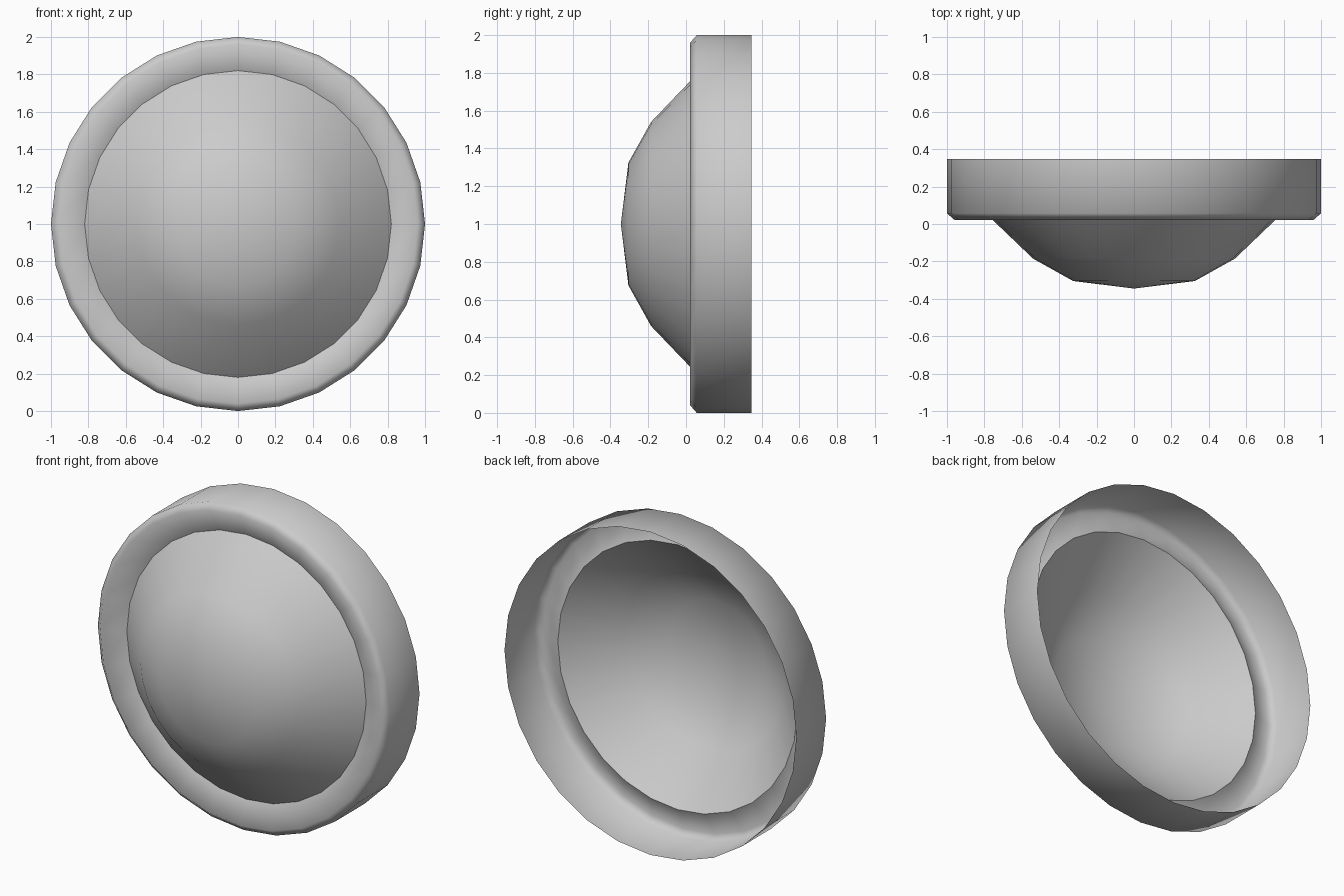
import bpy
import math

cube = bpy.data.objects.get("Cube")
if cube:
    bpy.data.objects.remove(cube, do_unlink=True)

SIDES = 28


def make_material(name, colour):
    mat = bpy.data.materials.new(name)
    mat.use_nodes = True
    mat.diffuse_color = colour
    mat.node_tree.nodes["Principled BSDF"].inputs["Base Color"].default_value = colour
    return mat


def lathe(name, profile, mat):
    """Turn (radius, y) points, listed from the front centre outwards, around the y axis."""
    verts, faces, rings = [], [], []
    for radius, y in profile:
        count = SIDES if radius > 0 else 1
        rings.append([len(verts) + i for i in range(count)])
        for i in range(count):
            a = math.tau * i / SIDES
            verts.append((radius * math.cos(a), y, 1 + radius * math.sin(a)))
    for inner, outer in zip(rings, rings[1:]):
        for i in range(SIDES):
            j = (i + 1) % SIDES
            if len(inner) == 1:
                faces.append((inner[0], outer[i], outer[j]))
            else:
                faces.append((inner[i], outer[i], outer[j], inner[j]))
    mesh = bpy.data.meshes.new(name)
    mesh.from_pydata(verts, [], faces)
    mesh.materials.append(mat)
    mesh.shade_smooth()
    obj = bpy.data.objects.new(name, mesh)
    bpy.context.collection.objects.link(obj)
    return obj


grey = make_material("light grey", (0.6, 0.6, 0.6, 1))

# Domed lens, a thin open shell bulging to the front
lathe("lens", [(0, -0.345), (0.325, -0.305), (0.54, -0.185), (0.82, 0.083)], grey)

# Rim with a sloping inner lip, a small outer chamfer and an open back
lathe("rim", [(0.82, 0.083), (0.96, 0.022), (1, 0.057), (1, 0.348)], grey)
